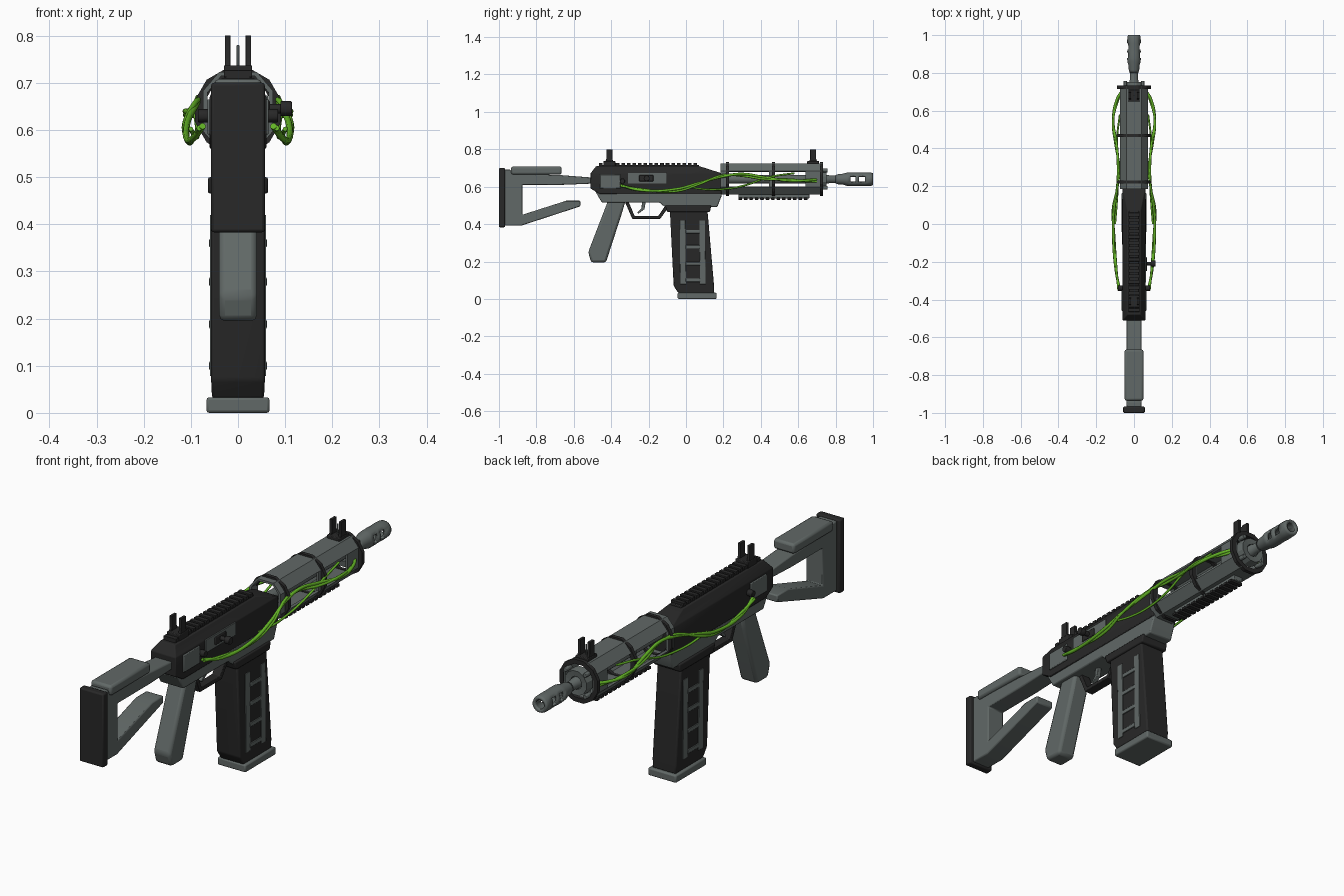
import bpy, bmesh, math
from mathutils import Vector

cube = bpy.data.objects.get("Cube")
if cube:
    bpy.data.objects.remove(cube, do_unlink=True)


def material(name, rgb):
    m = bpy.data.materials.new(name)
    m.use_nodes = True
    m.diffuse_color = (*rgb, 1)
    m.node_tree.nodes["Principled BSDF"].inputs["Base Color"].default_value = (*rgb, 1)
    return m


DARK = material("charcoal", (0.021, 0.021, 0.021))
GREY = material("slate_grey", (0.12, 0.14, 0.135))
GREEN = material("cable_green", (0.13, 0.47, 0.02))
AXIS = 0.64  # height of the bore line


def activate(ob):
    bpy.ops.object.select_all(action='DESELECT')
    ob.select_set(True)
    bpy.context.view_layer.objects.active = ob


def finish(name, bm, mat, bevel=0.0, thickness=0.0):
    bmesh.ops.recalc_face_normals(bm, faces=bm.faces)
    me = bpy.data.meshes.new(name)
    bm.to_mesh(me)
    bm.free()
    me.materials.append(mat)
    ob = bpy.data.objects.new(name, me)
    bpy.context.collection.objects.link(ob)
    if thickness:
        mod = ob.modifiers.new("Wall", 'SOLIDIFY')
        mod.thickness, mod.offset = thickness, -1
    if bevel:
        mod = ob.modifiers.new("Soft edges", 'BEVEL')
        mod.width, mod.segments = bevel, 2
        activate(ob)
        bpy.ops.object.shade_smooth_by_angle(angle=math.radians(35))
    return ob


def skin(bm, rings, skip=None, caps=True):
    """Join successive closed rings of points with quads."""
    rows = [[bm.verts.new(p) for p in r] for r in rings]
    n = len(rows[0])
    for k in range(len(rows) - 1):
        for i in range(n):
            if skip and skip(k, i):
                continue
            j = (i + 1) % n
            bm.faces.new((rows[k][i], rows[k][j], rows[k + 1][j], rows[k + 1][i]))
    if caps:
        bm.faces.new(rows[0])
        bm.faces.new(rows[-1])


def prism(name, outline, half, mat, bevel=0.005, cx=0.0):
    """Side outline (y, z) extruded across x."""
    bm = bmesh.new()
    skin(bm, [[(cx + s * half, y, z) for y, z in outline] for s in (-1, 1)])
    return finish(name, bm, mat, bevel)


def loft(name, levels, mat, bevel=0.005, cx=0.0):
    """Stack of rectangles: (z, half width, y0, y1)."""
    bm = bmesh.new()
    skin(bm, [[(cx - w, a, z), (cx + w, a, z), (cx + w, b, z), (cx - w, b, z)]
              for z, w, a, b in levels])
    return finish(name, bm, mat, bevel)


def box(name, cx, half, y0, y1, z0, z1, mat, bevel=0.003):
    return loft(name, [(z0, half, y0, y1), (z1, half, y0, y1)], mat, bevel, cx)


def circle(n, r=1.0):
    return [(r * math.cos((i - .5) * math.tau / n), r * math.sin((i - .5) * math.tau / n))
            for i in range(n)]


def tube(name, section, stations, mat, wall=0.0, skip=None):
    """Section (x, z) swept along y with (y, scale) stations."""
    bm = bmesh.new()
    skin(bm, [[(x * s, y, AXIS + z * s) for x, z in section] for y, s in stations],
         skip, caps=not wall)
    ob = finish(name, bm, mat, 0, wall)
    if len(section) > 12:
        activate(ob)
        bpy.ops.object.shade_smooth_by_angle(angle=math.radians(35))


def rod(name, start, end, radius, mat, sides=12):
    d = Vector(end) - Vector(start)
    bm = bmesh.new()
    bmesh.ops.create_cone(bm, cap_ends=True, segments=sides, radius1=radius, radius2=radius, depth=d.length)
    bmesh.ops.transform(bm, matrix=d.to_track_quat('Z', 'Y').to_matrix().to_4x4(), verts=bm.verts)
    bmesh.ops.translate(bm, vec=(Vector(start) + Vector(end)) / 2, verts=bm.verts)
    return finish(name, bm, mat, 0.002)


def cable(name, points, radius):
    cu = bpy.data.curves.new(name, 'CURVE')
    cu.dimensions, cu.resolution_u = '3D', 6
    cu.bevel_depth, cu.bevel_resolution, cu.use_fill_caps = radius, 2, True
    sp = cu.splines.new('BEZIER')
    sp.bezier_points.add(len(points) - 1)
    for bp, p in zip(sp.bezier_points, points):
        bp.co = p
        bp.handle_left_type = bp.handle_right_type = 'AUTO'
    cu.materials.append(GREEN)
    ob = bpy.data.objects.new(name, cu)
    bpy.context.collection.objects.link(ob)
    activate(ob)
    bpy.ops.object.convert(target='MESH')


# Shoulder stock
box("butt_plate", 0, 0.057, -1, -0.967, 0.383, 0.70, DARK, 0.006)
prism("stock_frame", [(-.975, .693), (-.94, .693), (-.93, .67), (-.67, .662), (-.49, .648), (-.49, .617),
                      (-.66, .61), (-.875, .61), (-.875, .45), (-.64, .525), (-.565, .525),
                      (-.565, .495), (-.88, .392), (-.975, .392)], 0.041, GREY)
box("cheek_rest", 0, 0.05, -0.935, -0.665, 0.665, 0.708, GREY, 0.01)

# Receiver, grip and trigger
loft("upper_receiver", [(.56, .06, -.46, .19), (.59, .06, -.51, .19),
                        (.672, .06, -.51, .19), (.71, .035, -.48, .07)], DARK, 0.003)
prism("lower_receiver", [(-.485, .575), (.19, .575), (.19, .55), (.168, .492), (-.115, .492),
                         (-.14, .515), (-.45, .515)], 0.056, GREY)
prism("pistol_grip", [(-.415, .53), (-.322, .53), (-.342, .46), (-.428, .195), (-.507, .195),
                      (-.523, .25)], 0.04, GREY, 0.012)
prism("trigger_guard", [(-.325, .515), (-.287, .428), (-.138, .428), (-.092, .492), (-.115, .492),
                        (-.148, .444), (-.275, .444), (-.305, .515)], 0.02, DARK, 0.002)
prism("trigger", [(-.235, .52), (-.215, .52), (-.222, .48), (-.255, .455), (-.26, .463), (-.238, .485)],
      0.009, GREY, 0.002)

# Receiver side details
for s, side in ((1, "left"), (-1, "right")):
    box(side + "_rear_plate", s * 0.061, 0.004, -0.46, -0.35, 0.59, 0.665, GREY)
    rod(side + "_cable_socket", (s * .058, -.34, .63), (s * .085, -.34, .63), 0.014, DARK)
box("ejection_panel", 0.061, 0.003, -0.31, -0.105, 0.617, 0.673, GREY, 0.001)
box("bolt_cover", 0.064, 0.004, -0.25, -0.175, 0.628, 0.662, DARK)
rod("charging_handle_stem", (.06, -.21, .645), (.10, -.21, .645), 0.01, DARK)
rod("charging_handle_knob", (.09, -.21, .645), (.114, -.21, .645), 0.016, DARK)

# Magazine
loft("magazine_collar", [(.465, .064, -.10, .128), (.5, .064, -.112, .135)], DARK)
loft("magazine", [(.03, .055, -.04, .15), (.07, .057, -.066, .15), (.47, .057, -.086, .115)], DARK, 0.006)
box("magazine_base", 0, 0.067, -0.045, 0.164, 0, 0.033, GREY, 0.006)
for s in (1, -1):
    for y in (-0.034, 0.071):
        prism("magazine_rail", [(y, .42), (y + .03, .42), (y + .034, .078), (y + .004, .078)],
              0.0025, GREY, 0.001, s * 0.057)
    for z in (.1, .188, .278, .36):
        box("magazine_rung", s * 0.057, 0.004, -0.002, 0.075, z - .009, z + .009, GREY, 0.002)


# Accessory rails: row of teeth
def teeth(name, y0, y1, z0, z1, half):
    count = round((y1 - y0) / 0.03)
    step = (y1 - y0) / count
    for i in range(count):
        y = y0 + i * step
        box(name, 0, half, y, y + step * 0.65, z0, z1, DARK, 0.001)


box("top_rail_bed", 0, 0.026, -0.465, 0.07, 0.705, 0.717, DARK)
teeth("top_rail_tooth", -0.465, 0.07, 0.712, 0.727, 0.03)
box("bottom_rail_bed", 0, 0.022, 0.28, 0.66, 0.538, 0.562, GREY)
teeth("bottom_rail_tooth", 0.28, 0.66, 0.53, 0.541, 0.03)


# Iron sights
def sight(name, y, z):
    box(name + "_base", 0, 0.03, y - .032, y + .032, z, 0.737, DARK)
    for s in (1, -1):
        prism(name + "_ear", [(y - .022, .73), (y - .016, .75), (y - .016, .80), (y + .016, .80),
                              (y + .016, .75), (y + .022, .73)], 0.006, DARK, 0.001, s * 0.022)


sight("rear_sight", -0.41, 0.705)
sight("front_sight", 0.68, 0.71)
rod("front_sight_post", (0, .68, .73), (0, .68, .78), 0.003, GREY, 8)

# Open handguard: eight-sided shell with two windows on each side
OCT = [(.074, -.043), (.074, .043), (.04, .083), (-.04, .083),
       (-.074, .043), (-.074, -.043), (-.04, -.083), (.04, -.083)]
tube("handguard", OCT, [(.185, 1), (.23, 1), (.443, 1), (.475, 1), (.64, 1), (.73, 1)], GREY, 0.01,
     lambda k, i: i in (0, 4) and k in (1, 3))
for name, y in (("rear_band", .222), ("middle_band", .469), ("front_band", .724)):
    tube(name, circle(12, 0.094), [(y - .008, 1), (y + .008, 1)], DARK, 0.02)
tube("handguard_nose", circle(12, 0.058), [(.712, 1), (.752, .92)], GREY, 0.026)
for a in range(4):
    t = math.radians(45 + 90 * a)
    c, s = math.cos(t), math.sin(t)
    rod("nose_bolt", (.066 * c, .72, AXIS + .066 * s), (.066 * c, .757, AXIS + .066 * s), 0.01, GREY, 8)
    rod("nose_spoke", (.02 * c, .72, AXIS + .02 * s), (.08 * c, .72, AXIS + .08 * s), 0.007, GREY, 8)

# Barrel and vented muzzle
ROUND = circle(16)
tube("barrel", ROUND, [(.15, .024), (.76, .024), (.765, .021), (.85, .021)], GREY)
tube("muzzle_brake", ROUND, [(.80, .023), (.815, .028), (.84, .03), (.86, .036), (.878, .037),
                             (.907, .037), (.925, .036), (.957, .037), (.99, .036), (1.0, .032)],
     GREY, 0.014, lambda k, i: i in (15, 0, 1, 7, 8, 9) and k in (4, 6))

# Loose cables along both sides
MAIN = [(.075, -.35, .608), (.095, -.25, .582), (.110, -.05, .588), (.106, .07, .62), (.088, .2, .655),
        (.084, .3, .668), (.092, .42, .65), (.11, .55, .632), (.09, .66, .635), (.06, .71, .64)]
THIN = [(.1, 0, .602), (.092, .1, .586), (.086, .2, .587), (.086, .3, .603), (.09, .45, .652),
        (.075, .58, .672)]
for s, side in ((1, "left"), (-1, "right")):
    cable(side + "_main_cable", [(s * x, y, z) for x, y, z in MAIN], 0.007)
    twist = [(s * (x + .007 * math.cos(i * 2)), y, z - .004 + .011 * math.sin(i * 2))
             for i, (x, y, z) in enumerate(MAIN)]
    cable(side + "_twisted_cable", twist, 0.006)
    cable(side + "_thin_cable", [(s * x, y, z) for x, y, z in THIN], 0.005)
